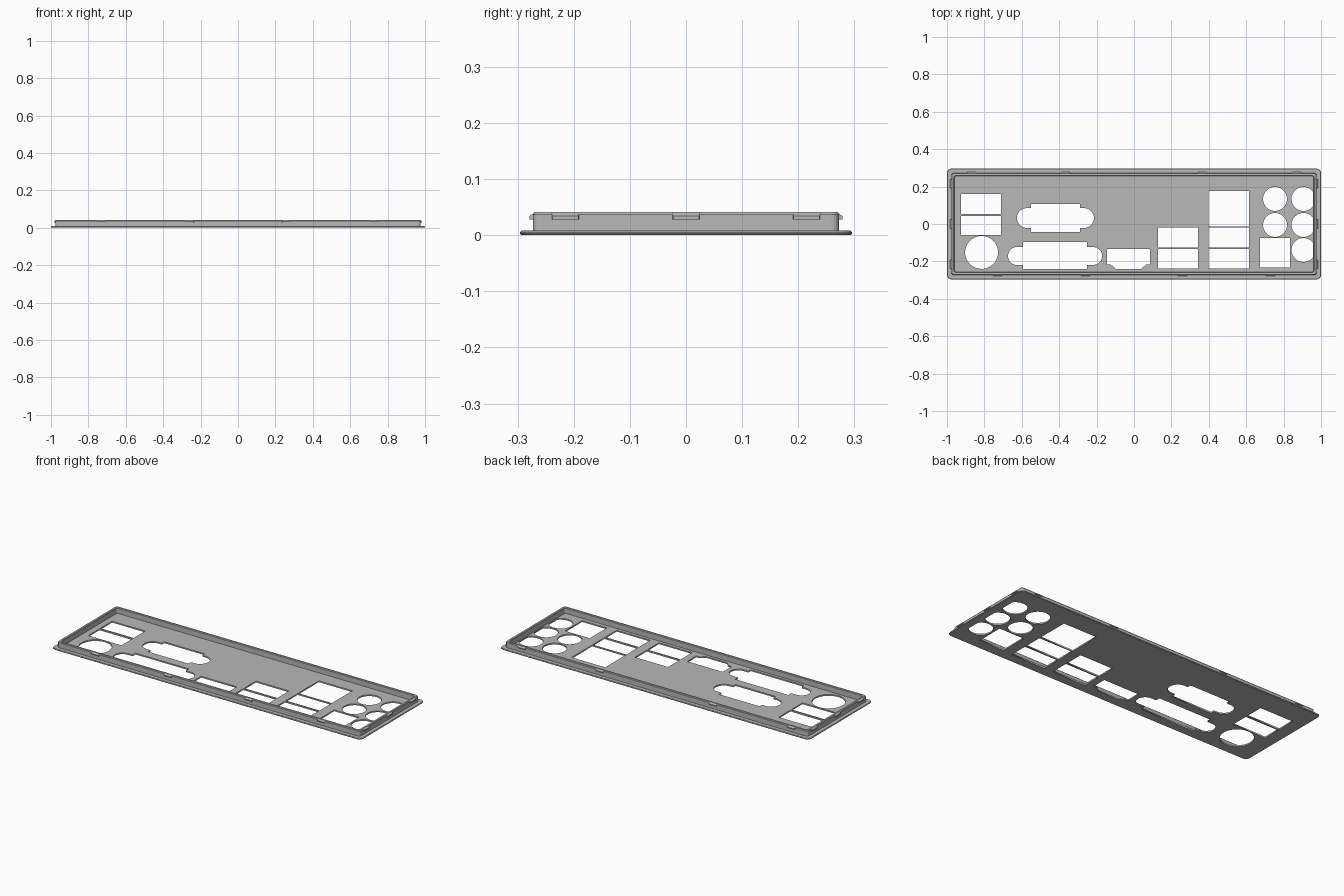
import bpy, bmesh, math
from mathutils import Matrix

if "Cube" in bpy.data.objects:
    bpy.data.objects.remove(bpy.data.objects["Cube"])

steel = bpy.data.materials.new("brushed grey steel")
steel.use_nodes = True
GREY = (0.48, 0.48, 0.48, 1)
steel.diffuse_color = GREY
steel.node_tree.nodes["Principled BSDF"].inputs["Base Color"].default_value = GREY


def add_object(name, bm):
    bmesh.ops.recalc_face_normals(bm, faces=bm.faces)
    mesh = bpy.data.meshes.new(name)
    bm.to_mesh(mesh)
    bm.free()
    mesh.materials.append(steel)
    obj = bpy.data.objects.new(name, mesh)
    bpy.context.collection.objects.link(obj)
    return obj


def arc(cx, cy, r, start, end, steps):
    angles = [math.radians(start + (end - start) * i / steps) for i in range(steps + 1)]
    return [(cx + r * math.cos(a), cy + r * math.sin(a)) for a in angles]


def rect(x0, x1, y0, y1):
    return [(x0, y0), (x1, y0), (x1, y1), (x0, y1)]


def circle(cx, cy, r, limit=2):
    return [(min(x, limit), y) for x, y in arc(cx, cy, r, 0, 360, 40)[:-1]]


def rounded_rect(hx, hy, r):
    pts = []
    for i, (sx, sy) in enumerate([(1, 1), (-1, 1), (-1, -1), (1, -1)]):
        pts += arc(sx * (hx - r), sy * (hy - r), r, i * 90, i * 90 + 90, 5)
    return pts


def eared_slot(cx, cy, hx, y0, y1, ear_x, r):
    # Connector opening with a round screw ear at each end
    right = [(cx + hx, y0), (cx + hx, cy - r)]
    right += arc(cx + ear_x, cy, r, -90, 90, 16)
    right += [(cx + hx, cy + r), (cx + hx, y1)]
    left = [(2 * cx - x, y) for x, y in reversed(right)]
    return right + left


def sweep(name, profile, radius):
    # Closed cross-section of (half x, half y, z) carried round a rounded rectangle
    bm = bmesh.new()
    loops = [[bm.verts.new((x, y, z)) for x, y in rounded_rect(hx, hy, radius)]
             for hx, hy, z in profile]
    n = len(loops[0])
    for k, a in enumerate(loops):
        b = loops[(k + 1) % len(loops)]
        for i in range(n):
            j = (i + 1) % n
            bm.faces.new((a[i], a[j], b[j], b[i]))
    return add_object(name, bm)


# Port openings
holes = [
    rect(-0.925, -0.711, 0.053, 0.16),
    rect(-0.925, -0.711, -0.059, 0.043),
    circle(-0.815, -0.152, 0.088),
    eared_slot(-0.42, 0.032, 0.131, -0.043, 0.107, 0.153, 0.053),
    eared_slot(-0.422, -0.171, 0.172, -0.241, -0.096, 0.204, 0.048),
    [(-0.144, -0.134), (-0.144, -0.217), (-0.123, -0.217), (-0.096, -0.241),
     (0.038, -0.241), (0.065, -0.217), (0.086, -0.217), (0.086, -0.134)],
    rect(0.128, 0.342, -0.126, -0.018),
    rect(0.128, 0.342, -0.239, -0.134),
    rect(0.398, 0.615, -0.013, 0.176),
    rect(0.398, 0.615, -0.126, -0.019),
    rect(0.398, 0.615, -0.239, -0.134),
    rect(0.674, 0.834, -0.233, -0.075),
]
holes += [circle(0.754, y, 0.064) for y in (0.134, -0.005)]
holes += [circle(0.906, y, 0.064, 0.957) for y in (0.134, -0.005, -0.139)]

# Flat plate with the openings, filled from one outline curve
curve = bpy.data.curves.new("plate_outline", "CURVE")
curve.dimensions = "2D"
curve.fill_mode = "BOTH"
curve.extrude = 0.004
for outline in [rounded_rect(0.997, 0.293, 0.022)] + holes:
    spline = curve.splines.new("POLY")
    spline.points.add(len(outline) - 1)
    for point, (x, y) in zip(spline.points, outline):
        point.co = (x, y, 0, 1)
    spline.use_cyclic_u = True
outline_obj = bpy.data.objects.new("plate_outline", curve)
bpy.context.collection.objects.link(outline_obj)
flat = bpy.data.meshes.new_from_object(
    outline_obj.evaluated_get(bpy.context.evaluated_depsgraph_get()))
bm = bmesh.new()
bm.from_mesh(flat)
bmesh.ops.translate(bm, verts=bm.verts, vec=(0, 0, 0.004))
bmesh.ops.remove_doubles(bm, verts=bm.verts, dist=0.00001)
add_object("port_plate", bm)
bpy.data.objects.remove(outline_obj)
bpy.data.curves.remove(curve)
bpy.data.meshes.remove(flat)


def section(points):
    return [(1 - inset, 0.296 - inset, z) for inset, z in points]


# Rolled outer edge of the plate
sweep("plate_edge", section([(0.006, 0), (0.002, 0.0005), (0, 0.003), (0, 0.005),
                             (0.002, 0.0075), (0.006, 0.008)]), 0.024)

# Raised wall with a softened top edge
sweep("rim_wall", section([(0.023, 0.004), (0.023, 0.037), (0.026, 0.041),
                           (0.036, 0.041), (0.039, 0.038), (0.039, 0.004)]), 0.014)


# Spring clips pressed out of the wall
def clip(name, x, y, turn):
    bm = bmesh.new()
    ring = [[bm.verts.new((s * w, d, z)) for d, z, w in
             [(0.004, 0.028, 0.025), (-0.006, 0.028, 0.023),
              (-0.006, 0.034, 0.023), (0.004, 0.041, 0.025)]] for s in (-1, 1)]
    for side in ring:
        bm.faces.new(side)
    for i in range(4):
        j = (i + 1) % 4
        bm.faces.new((ring[0][i], ring[0][j], ring[1][j], ring[1][i]))
    bm.transform(Matrix.Translation((x, y, 0)) @ Matrix.Rotation(math.radians(turn), 4, "Z"))
    add_object(name, bm)


for i, x in enumerate((-0.73, -0.26, 0.26, 0.73)):
    clip(f"front_clip_{i + 1}", x, -0.273, 0)
for i, x in enumerate((-0.87, -0.365, 0.365, 0.87)):
    clip(f"back_clip_{i + 1}", x, 0.273, 180)
for i, y in enumerate((-0.215, 0, 0.215)):
    clip(f"left_clip_{i + 1}", 0.977, y, 90)
    clip(f"right_clip_{i + 1}", -0.977, y, -90)
